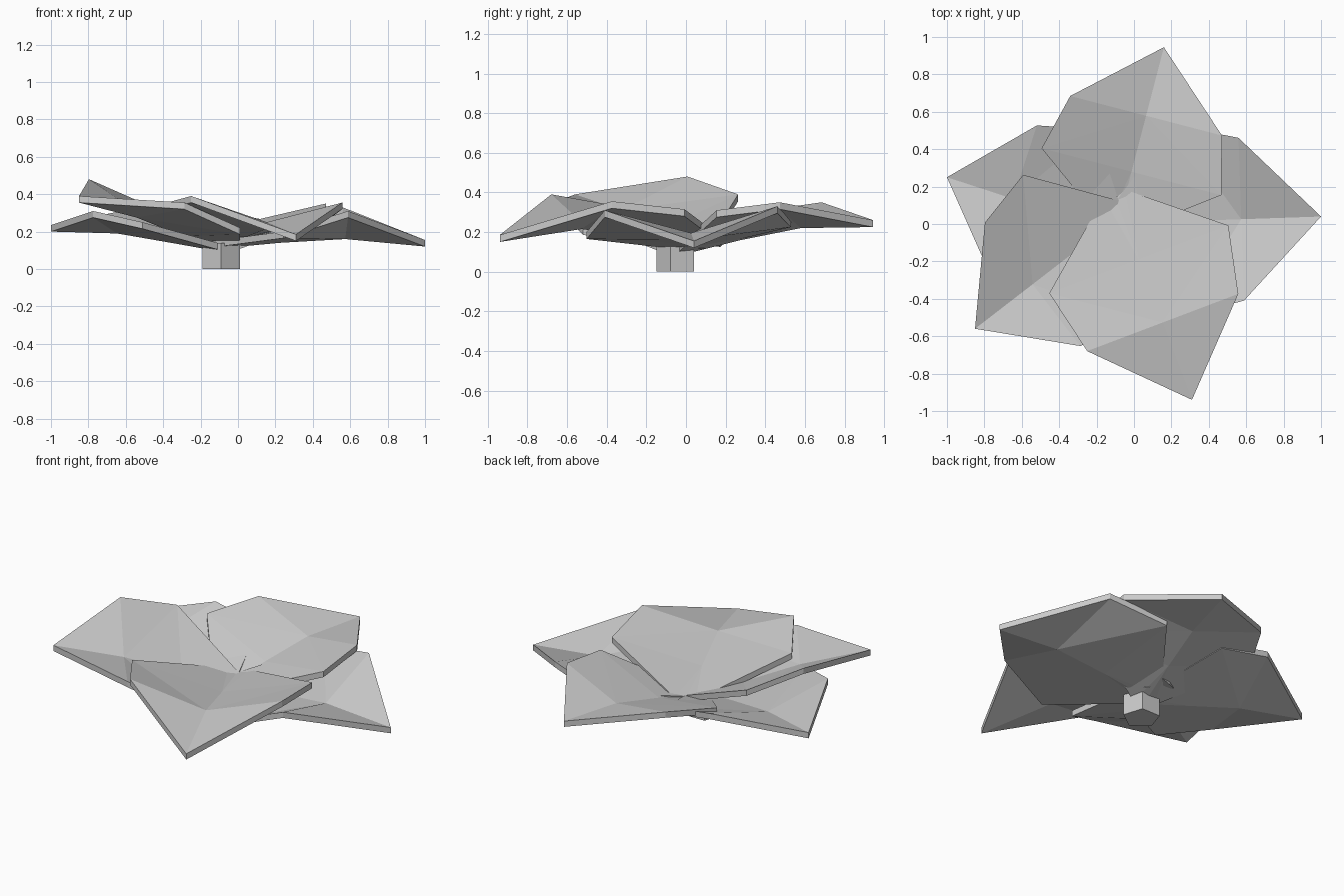
import bpy, bmesh
from mathutils import Vector

if "Cube" in bpy.data.objects:
    bpy.data.objects.remove(bpy.data.objects["Cube"])

THICK = 0.035


def make_object(name, bm):
    bmesh.ops.recalc_face_normals(bm, faces=bm.faces)
    mesh = bpy.data.meshes.new(name)
    bm.to_mesh(mesh)
    bm.free()
    obj = bpy.data.objects.new(name, mesh)
    bpy.context.collection.objects.link(obj)


def leaf(name, tip, heading, length, width, rib, left, right):
    """Folded leaf slab: rib = heights base, mid, mid, tip; sides = base, inner, outer."""
    d = Vector(heading).normalized()
    n = Vector((-d.y, d.x))
    bm = bmesh.new()

    def point(back, side, z):
        p = Vector(tip) - d * back * length + n * side * width
        return bm.verts.new((p.x, p.y, z))

    spine = [point(b, 0, z) for b, z in zip((1.19, 0.803, 0.442, 0), rib)]
    for sign, zs in ((1, left), (-1, right)):
        base = point(1.18, sign * 0.06, rib[0] + 0.01)
        inner = point(0.803, sign * 0.512, zs[0])
        outer = point(0.442, sign * 0.432, zs[1])
        bm.faces.new((spine[0], base, spine[1]))
        bm.faces.new((base, inner, spine[1]))
        bm.faces.new((spine[1], inner, spine[2]))
        bm.faces.new((inner, outer, spine[2]))
        bm.faces.new((spine[2], outer, spine[3]))
    bmesh.ops.recalc_face_normals(bm, faces=bm.faces)
    # thicken straight down
    res = bmesh.ops.extrude_face_region(bm, geom=bm.faces[:], use_keep_orig=True)
    low = [v for v in res["geom"] if isinstance(v, bmesh.types.BMVert)]
    bmesh.ops.translate(bm, verts=low, vec=(0, 0, -THICK))
    make_object(name, bm)


# five leaves around the stem
leaf("right_leaf", (1.0, 0.04), (1, 0.034), 0.966, 1.008,
     (0.14, 0.175, 0.195, 0.155), (0.26, 0.33), (0.20, 0.31))
leaf("back_leaf", (0.16, 0.945), (0.252, 0.968), 0.856, 0.97,
     (0.115, 0.195, 0.255, 0.26), (0.31, 0.35), (0.31, 0.35))
leaf("left_leaf", (-1.0, 0.25), (-0.95, 0.31), 0.84, 0.955,
     (0.12, 0.175, 0.225, 0.235), (0.25, 0.31), (0.28, 0.33))
leaf("front_left_leaf", (-0.85, -0.56), (-0.79, -0.61), 0.88, 0.965,
     (0.15, 0.21, 0.31, 0.39), (0.22, 0.355), (0.39, 0.48))
leaf("front_leaf", (0.31, -0.94), (0.354, -0.935), 1.0, 1.0,
     (0.16, 0.20, 0.25, 0.185), (0.315, 0.355), (0.335, 0.39))

# five-sided stem
bpy.ops.mesh.primitive_cylinder_add(vertices=5, radius=0.105, depth=0.14,
                                    location=(-0.09, -0.045, 0.07),
                                    rotation=(0, 0, 3.14159265))
bpy.context.object.name = "stem"
